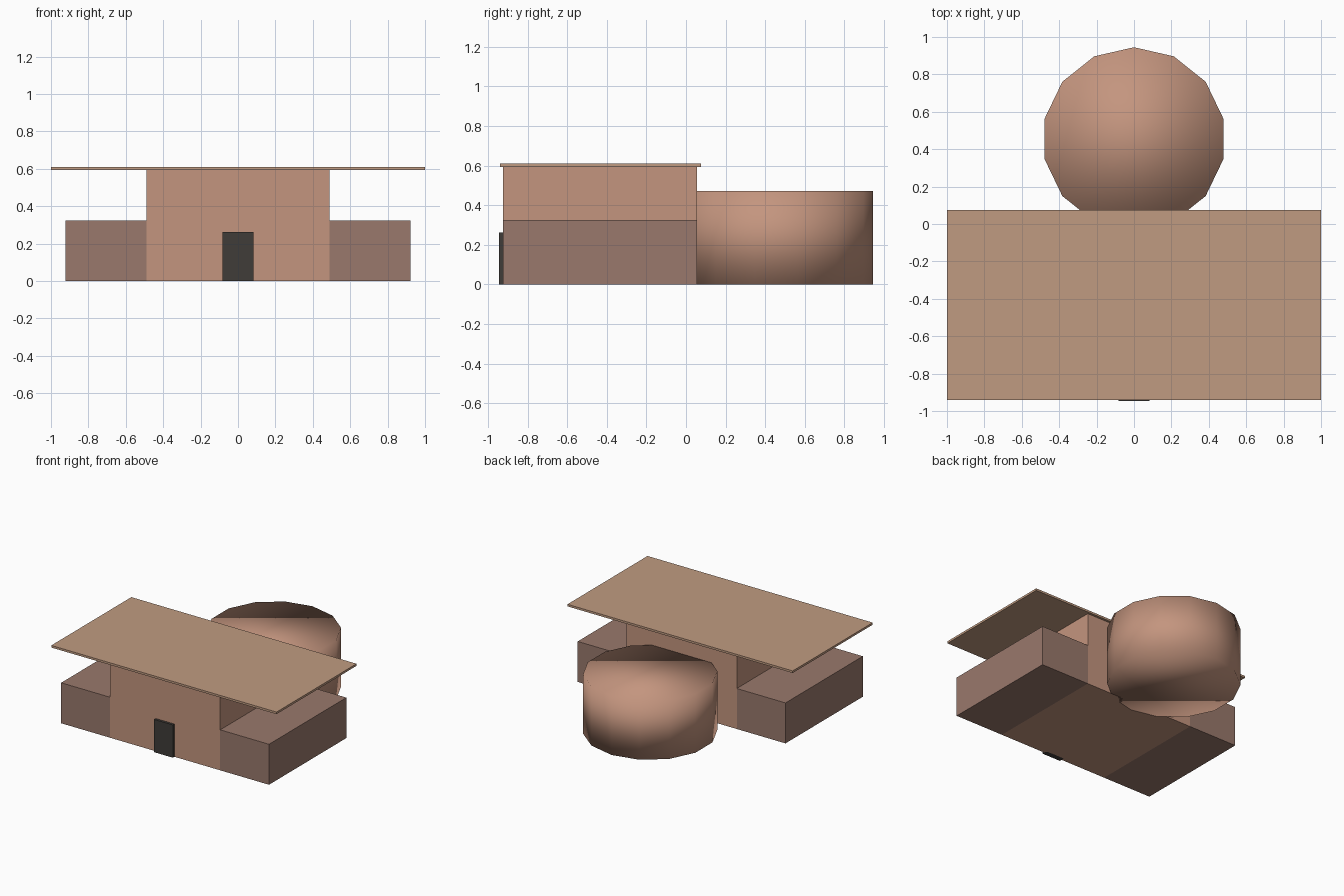
import bpy
import math

if "Cube" in bpy.data.objects:
    bpy.data.objects.remove(bpy.data.objects["Cube"])


def material(name, rgb):
    m = bpy.data.materials.new(name)
    m.diffuse_color = (*rgb, 1)
    m.use_nodes = True
    m.node_tree.nodes["Principled BSDF"].inputs["Base Color"].default_value = m.diffuse_color
    return m


WALL = material("warm_plaster", (0.55, 0.30, 0.21))
AISLE = material("dull_plaster", (0.32, 0.19, 0.15))
ROOF = material("tan_roof", (0.53, 0.33, 0.22))
DOOR = material("dark_wood", (0.05, 0.045, 0.04))
STONE = material("grey_stone", (0.35, 0.38, 0.36))


def box(name, low, high, mat):
    center = [(a + b) / 2 for a, b in zip(low, high)]
    bpy.ops.mesh.primitive_cube_add(size=1, location=center)
    ob = bpy.context.object
    ob.name = name
    ob.scale = [b - a for a, b in zip(low, high)]
    bpy.ops.object.transform_apply(location=False, rotation=False, scale=True)
    ob.data.materials.append(mat)
    return ob


def cylinder(name, sides, radius, x, y, bottom, top, mat):
    bpy.ops.mesh.primitive_cylinder_add(
        vertices=sides, radius=radius, depth=top - bottom,
        location=(x, y, (bottom + top) / 2))
    ob = bpy.context.object
    ob.name = name
    ob.data.materials.append(mat)
    bpy.ops.object.shade_smooth()
    return ob


# Tall central hall and its front door
box("nave", (-0.49, -0.925, 0), (0.49, 0.056, 0.593), WALL)
box("front_door", (-0.083, -0.945, 0), (0.083, -0.90, 0.263), DOOR)

# Low side wings
box("right_aisle", (0.49, -0.925, 0), (0.923, 0.056, 0.325), AISLE)
box("left_aisle", (-0.923, -0.925, 0), (-0.49, 0.056, 0.325), AISLE)

# Flat overhanging roof slab
box("roof_slab", (-1, -0.94, 0.593), (1, 0.075, 0.61), ROOF)

# Round 14-sided apse, soft shaded, running into the back of the nave
cylinder("apse", 14, 0.49, 0, 0.455, 0, 0.472, WALL)

# Two rows of columns inside the nave
for side, x in (("left", -0.3), ("right", 0.3)):
    for i in range(5):
        cylinder(f"{side}_column_{i + 1}", 8, 0.03, x, -0.84 + 0.17 * i,
                 0.002, 0.58, STONE)
